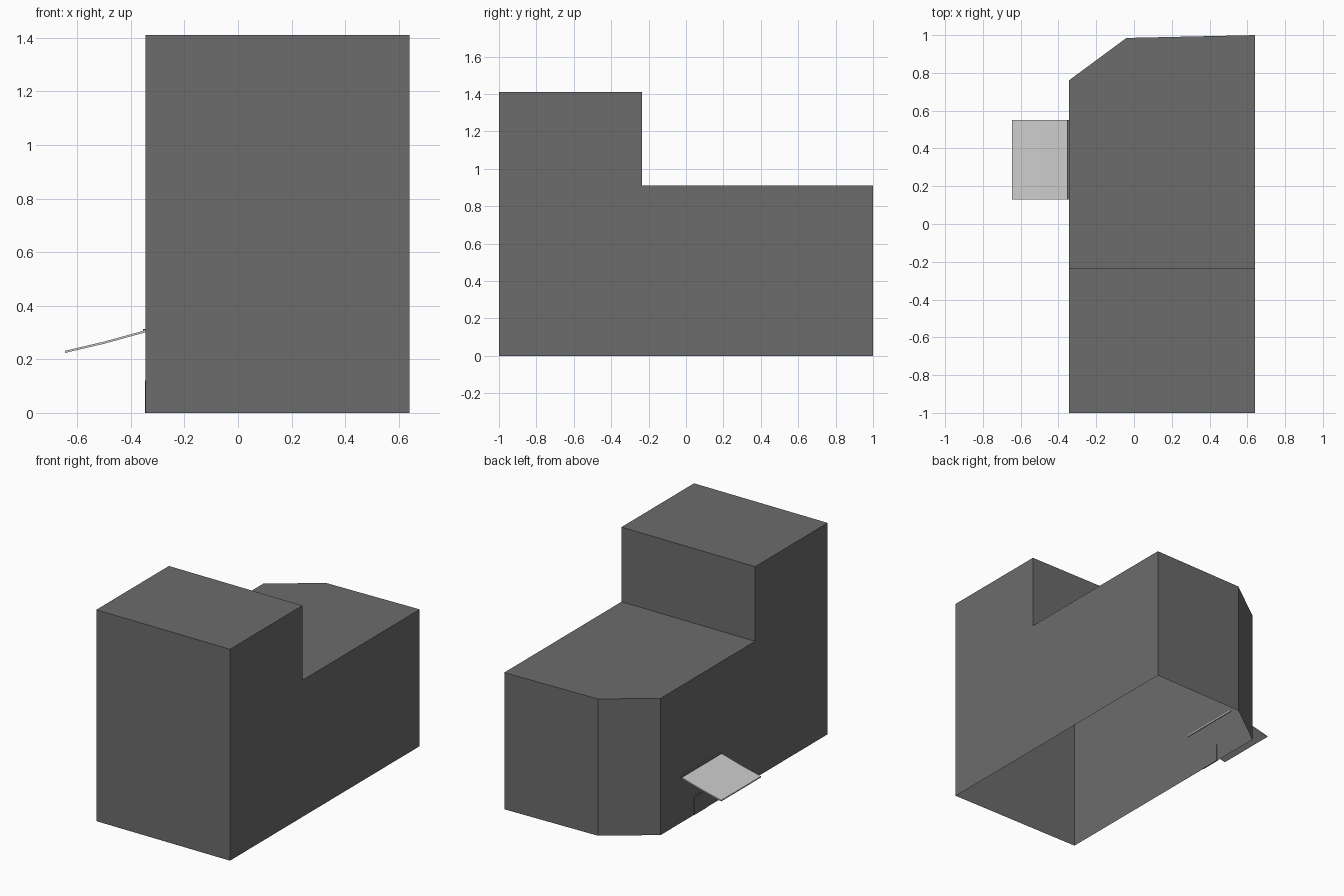
import bpy, bmesh

if "Cube" in bpy.data.objects:
    bpy.data.objects.remove(bpy.data.objects["Cube"])

def material(name, v):
    m = bpy.data.materials.new(name)
    m.diffuse_color = (v, v, v, 1)
    m.use_nodes = True
    m.node_tree.nodes["Principled BSDF"].inputs["Base Color"].default_value = m.diffuse_color
    return m

dark = material("dark_grey", 0.15)
light = material("light_grey", 0.6)

def finish(name, bm, mat):
    bmesh.ops.recalc_face_normals(bm, faces=bm.faces)
    me = bpy.data.meshes.new(name)
    bm.to_mesh(me)
    bm.free()
    me.materials.append(mat)
    ob = bpy.data.objects.new(name, me)
    bpy.context.collection.objects.link(ob)
    return ob

def prism(name, points, offset, mat):
    """Extrude a planar outline along an offset vector."""
    bm = bmesh.new()
    face = bm.faces.new([bm.verts.new(p) for p in points])
    ext = bmesh.ops.extrude_face_region(bm, geom=[face], use_keep_orig=True)
    bmesh.ops.translate(bm, vec=offset,
                        verts=[g for g in ext["geom"] if isinstance(g, bmesh.types.BMVert)])
    return finish(name, bm, mat)

def box(name, x0, x1, y0, y1, z0, z1, mat):
    return prism(name, [(x0, y0, z0), (x1, y0, z0), (x1, y1, z0), (x0, y1, z0)],
                 (0, 0, z1 - z0), mat)

# Building shell: lower footprint with a cut corner, taller front block, open underside
L, R, STEP, LOW, HIGH = -0.345, 0.641, -0.236, 0.912, 1.41
plan = [(L, STEP), (R, STEP), (R, 1.0), (-0.04, 0.985), (L, 0.76)]
bm = bmesh.new()
base = [bm.verts.new((x, y, 0)) for x, y in plan]
roof = [bm.verts.new((x, y, LOW)) for x, y in plan]
front = [bm.verts.new((x, -1, z)) for x, z in ((L, 0), (R, 0), (R, HIGH), (L, HIGH))]
top = [bm.verts.new((x, STEP, HIGH)) for x in (L, R)]
for i in range(1, 5):                                   # rear walls
    j = (i + 1) % 5
    bm.faces.new((base[i], base[j], roof[j], roof[i]))
bm.faces.new(roof)                                      # low roof
bm.faces.new((roof[0], roof[1], top[1], top[0]))        # step wall
bm.faces.new(front)
bm.faces.new((front[3], front[2], top[1], top[0]))      # high roof
bm.faces.new((front[0], front[3], top[0], roof[0], base[0]))
bm.faces.new((front[1], base[1], roof[1], top[1], front[2]))
bmesh.ops.dissolve_limit(bm, angle_limit=0.01, verts=bm.verts, edges=bm.edges)
finish("building_shell", bm, dark)

# Door set through the side wall
box("door", L - 0.003, L + 0.004, 0.275, 0.41, 0.0, 0.12, dark)

# Sloping canopy sheet with a slight sag, and its wall strip
upper = [(-0.645, 0.232), (-0.5, 0.266), (-0.34, 0.310)]
profile = upper + [(x, z - 0.008) for x, z in reversed(upper)]
prism("canopy", [(x, 0.13, z) for x, z in profile], (0, 0.42, 0), light)
box("canopy_wall_strip", L - 0.01, L + 0.003, 0.13, 0.55, 0.301, 0.314, dark)
